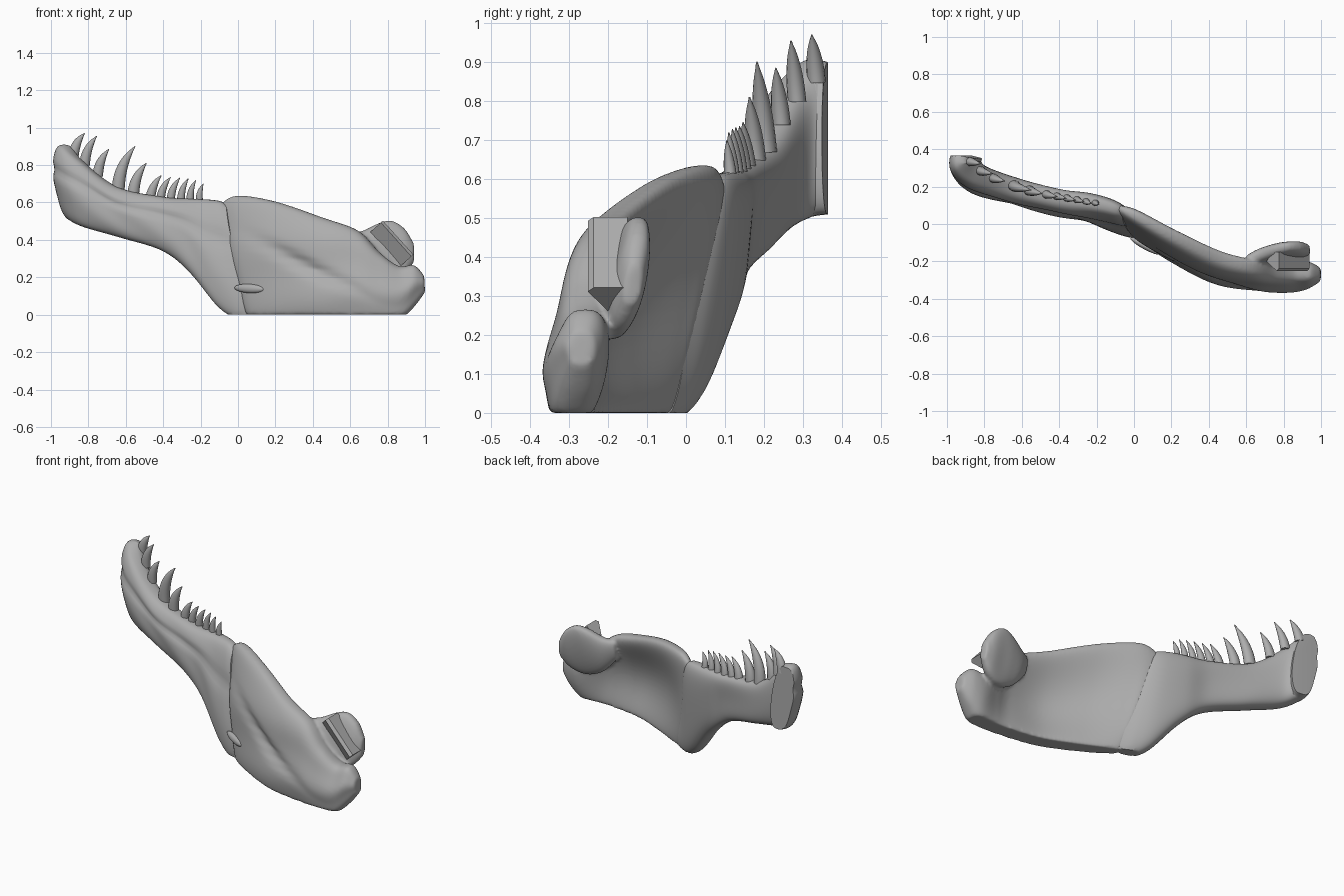
import bpy, bmesh, math
from mathutils import Vector, Matrix

if "Cube" in bpy.data.objects:
    bpy.data.objects.remove(bpy.data.objects["Cube"])

bone = bpy.data.materials.new("bone_grey")
bone.use_nodes = True
bone.diffuse_color = (0.42, 0.42, 0.42, 1)
bone.node_tree.nodes["Principled BSDF"].inputs["Base Color"].default_value = (0.42, 0.42, 0.42, 1)


def finish(name, bm, angle=45):
    bmesh.ops.recalc_face_normals(bm, faces=bm.faces[:])
    mesh = bpy.data.meshes.new(name)
    bm.to_mesh(mesh)
    bm.free()
    obj = bpy.data.objects.new(name, mesh)
    bpy.context.collection.objects.link(obj)
    mesh.materials.append(bone)
    bpy.ops.object.select_all(action='DESELECT')
    obj.select_set(True)
    bpy.context.view_layer.objects.active = obj
    bpy.ops.object.shade_smooth_by_angle(angle=math.radians(angle))
    return obj


def skin(bm, rings):
    """Bridge a list of closed rings and cap both ends."""
    rows = [[bm.verts.new(p) for p in ring] for ring in rings]
    n = len(rows[0])
    for a, b in zip(rows, rows[1:]):
        for i in range(n):
            bm.faces.new((a[i], a[(i + 1) % n], b[(i + 1) % n], b[i]))
    bm.faces.new(rows[0])
    bm.faces.new(rows[-1])


def spline(keys, steps):
    """Catmull-Rom interpolation of whole stations."""
    out = []
    for i in range(len(keys) - 1):
        p = [keys[max(0, min(len(keys) - 1, i + k))] for k in (-1, 0, 1, 2)]
        for s in range(steps):
            t = s / steps
            out.append([b + 0.5 * t * (c - a + t * (2*a - 5*b + 4*c - d + t * (3*(b - c) + d - a)))
                        for a, b, c, d in zip(*p)])
    return out + [list(keys[-1])]


def blade(bm, keys, relief, sides=56, steps=8):
    """Loft upright bone sections; each key is bottom xyz, top xyz, half thickness, inner hollow."""
    st = spline(keys, steps)
    mids = [(Vector(s[0:3]) + Vector(s[3:6])) / 2 for s in st]
    rings = []
    for i, s in enumerate(st):
        t = mids[min(i + 1, len(st) - 1)] - mids[max(i - 1, 0)]
        out = Vector((t.y, -t.x, 0)).normalized()
        low, high, ring = Vector(s[0:3]), Vector(s[3:6]), []
        for k in range(sides):
            a = math.tau * k / sides
            v, w = (1 - math.cos(a)) / 2, math.sin(a)
            off = math.copysign(abs(w) ** 0.7, w)
            if w < 0:
                off += s[7] * abs(w) ** 3
            else:
                off += relief(mids[i].x, v) * w * w
            p = low.lerp(high, v) + out * (s[6] * off)
            p.y, p.z = min(p.y, .365), max(p.z, 0)
            ring.append(p)
        rings.append(ring)
    skin(bm, rings)


# Tooth-bearing front bone, from the flat midline joint back to the oblique seam
bm = bmesh.new()
blade(bm, [
    (-.865, .365, .51, -.925, .365, .90, .076, 0),
    (-.875, .31, .50, -.925, .31, .905, .08, 0),
    (-.81, .235, .465, -.845, .25, .83, .084, .1),
    (-.62, .175, .41, -.65, .19, .685, .08, .2),
    (-.40, .11, .34, -.40, .135, .63, .08, .3),
    (-.25, .075, .22, -.25, .115, .62, .08, .2),
    (-.10, .01, .04, -.15, .095, .615, .078, .2),
    (.0, -.035, -.02, -.09, .075, .605, .068, .3),
    (.07, -.06, -.01, -.055, .055, .58, .05, .5),
], lambda x, v: -.16 * math.exp(-((v - .68) / .07) ** 2) + .05 * math.sin(18 * x + 8 * v))
finish("front_jaw_bone", bm)

# Rear bone: hollow inner face, thick upper ridge, flat underside
bm = bmesh.new()
blade(bm, [
    (.05, -.05, .0, -.09, .09, .595, .038, .3),
    (.09, -.085, -.03, .0, .05, .637, .068, .7),
    (.25, -.17, -.04, .2, -.06, .605, .083, 1.1),
    (.45, -.255, -.04, .45, -.18, .52, .09, 1.2),
    (.65, -.29, -.04, .64, -.23, .45, .085, .9),
    (.76, -.3, -.04, .76, -.255, .33, .08, .4),
    (.87, -.295, -.02, .86, -.255, .26, .08, .1),
    (.94, -.28, .04, .94, -.26, .265, .066, 0),
    (1.0, -.27, .12, .995, -.27, .21, .035, 0),
], lambda x, v: .1 * math.sin(7 * x - 9 * v) - .3 * math.exp(-((v - .75 + .6 * x) / .07) ** 2 - ((x - .4) / .25) ** 2))
# Hinge wing rising from the inner ridge
blade(bm, [
    (.60, -.21, .33, .61, -.19, .44, .03, 0),
    (.68, -.20, .24, .67, -.165, .45, .045, 0),
    (.75, -.195, .20, .755, -.135, .49, .048, 0),
    (.82, -.185, .19, .82, -.12, .503, .045, 0),
    (.89, -.165, .22, .89, -.12, .46, .042, 0),
    (.94, -.14, .28, .94, -.13, .38, .024, 0),
], lambda x, v: 0)
rear = finish("rear_jaw_bone", bm)
remesh = rear.modifiers.new("blend", 'REMESH')
remesh.mode, remesh.voxel_size, remesh.use_smooth_shade = 'VOXEL', .009, True
soften = rear.modifiers.new("soften", 'SMOOTH')
soften.factor, soften.iterations = .5, 6

# Three-sided hinge block set against the wing
bm = bmesh.new()
place = Matrix.Translation((.823, 0, .382)) @ Matrix.Rotation(math.radians(48), 4, 'Y')
section = [(-.252, .03), (-.237, .045), (-.15, .045), (-.15, 0), (-.2, -.045)]
skin(bm, [[place @ Vector((end, y, n)) for y, n in section] for end in (-.122, .122)])
finish("hinge_block", bm, 15)

# Small splint lying over the lower end of the seam
bm = bmesh.new()
lie = Matrix.Translation((.06, -.118, .14)) @ Matrix.Rotation(-.5, 4, 'Z') @ Matrix.Rotation(.05, 4, 'Y')
bmesh.ops.create_uvsphere(bm, u_segments=32, v_segments=20, radius=1,
                          matrix=lie @ Matrix.Diagonal((.09, .018, .024, 1)))
finish("seam_splint", bm)

# Curved teeth: base x, base z, tip x, tip z, base y, radius
teeth = [
    (-.88, .85, -.82, .97, .335, .028),
    (-.82, .80, -.755, .955, .285, .028),
    (-.75, .74, -.69, .885, .245, .028),
    (-.64, .67, -.55, .90, .205, .034),
    (-.56, .64, -.49, .81, .18, .031),
    (-.47, .61, -.41, .745, .16, .026),
    (-.415, .61, -.36, .735, .15, .023),
    (-.36, .61, -.31, .732, .14, .022),
    (-.305, .60, -.265, .728, .132, .021),
    (-.255, .60, -.225, .72, .122, .02),
    (-.205, .60, -.185, .70, .115, .019),
]
for number, (bx, bz, tx, tz, y, r) in enumerate(teeth, 1):
    bm = bmesh.new()
    base, tip = Vector((bx, y, bz)), Vector((tx, y - .1 * (tz - bz), tz))
    bend = base.lerp(tip, .5) + Vector((-.3 * (tz - bz), 0, .3 * (tx - bx))) * .6
    rings = []
    for j in range(13):
        t = j / 12
        c = base.lerp(bend, t).lerp(bend.lerp(tip, t), t)
        d = (bend - base).lerp(tip - bend, t).normalized()
        side = d.cross(Vector((0, 1, 0))).normalized()
        w = r * max(.08, (1 - t ** 2.2) ** .9)
        rings.append([c + side * (w * math.cos(a)) + Vector((0, w * .85 * math.sin(a), 0))
                      for a in (math.tau * k / 16 for k in range(16))])
    skin(bm, rings)
    finish(f"tooth_{number}", bm, 60)
